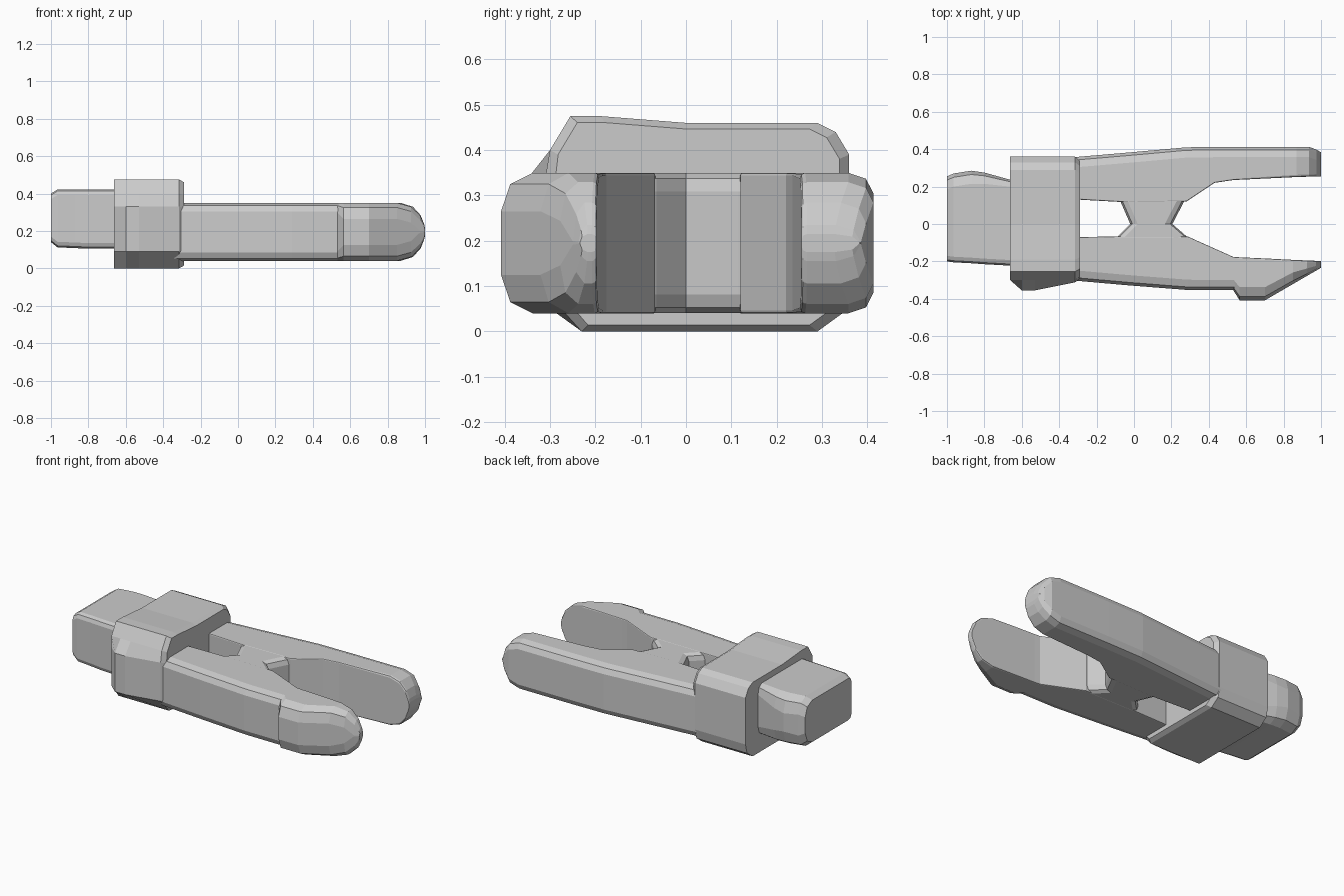
import bpy, bmesh
from math import sin, cos, radians, pi

if "Cube" in bpy.data.objects:
    bpy.data.objects.remove(bpy.data.objects["Cube"])


def rounded(x, y0, y1, z0, z1, near, far):
    """Rounded-rectangle section at x; near/far = (y, z) corner size on the y0 / y1 side."""
    hy, hz = (y1 - y0) * 0.48, (z1 - z0) * 0.48
    corners = [(y0, z0, near, 1, 1, 180), (y1, z0, far, -1, 1, 270),
               (y1, z1, far, -1, -1, 0), (y0, z1, near, 1, -1, 90)]
    ring = []
    for y, z, c, sy, sz, start in corners:
        cy, cz = min(c[0], hy), min(c[1], hz)
        for i in range(3):
            a = radians(start + 45 * i)
            ring.append((x, y + sy * cy + cy * cos(a), z + sz * cz + cz * sin(a)))
    return ring


def loft(name, rings):
    """Skin consecutive sections and cap both ends."""
    bm = bmesh.new()
    loops = [[bm.verts.new(p) for p in r] for r in rings]
    n = len(loops[0])
    for a, b in zip(loops, loops[1:]):
        for i in range(n):
            j = (i + 1) % n
            bm.faces.new((a[i], a[j], b[j], b[i]))
    bm.faces.new(loops[0])
    bm.faces.new(loops[-1])
    bmesh.ops.recalc_face_normals(bm, faces=bm.faces)
    mesh = bpy.data.meshes.new(name)
    bm.to_mesh(mesh)
    bm.free()
    obj = bpy.data.objects.new(name, mesh)
    bpy.context.collection.objects.link(obj)
    return obj


LO, HI, MID = 0.04, 0.35, 0.195
SHARP, SOFT = (0.006, 0.006), (0.055, 0.045)


def round_end(x0, y_range, near, far):
    """Sections that close an arm with a half-round nose in side view."""
    out = []
    for a in (0, 30, 55, 75, 88):
        x = x0 + (1 - x0) * sin(radians(a))
        h = max(0.155 * cos(radians(a)), 0.02)
        y0, y1 = y_range(x)
        out.append(rounded(x, y0, y1, MID - h, MID + h, near, far))
    return out


# rear stub
loft("rear_stub", [
    rounded(-1.00, -0.20, 0.255, 0.14, 0.40, (0.03, 0.03), (0.07, 0.08)),
    rounded(-0.965, -0.205, 0.27, 0.112, 0.422, (0.03, 0.03), (0.07, 0.09)),
    rounded(-0.87, -0.21, 0.285, 0.108, 0.422, (0.03, 0.03), (0.07, 0.10)),
    rounded(-0.80, -0.215, 0.275, 0.105, 0.422, (0.03, 0.03), (0.06, 0.09)),
    rounded(-0.62, -0.225, 0.225, 0.105, 0.422, (0.03, 0.03), (0.03, 0.05)),
])


# collar, with its front side bulging part-way along
def collar_ring(x, side, s=1.0):
    prof = [(-0.23, 0), (0.29, 0), (0.345, 0.04), (0.36, 0.10), (0.36, 0.39),
            (0.33, 0.44), (0.29, 0.46), (0, 0.46), (-0.19, 0.475),
            (-0.255, 0.475), (-0.30, 0.40), (side, 0.33), (side, 0.09)]
    return [(x, y * s, 0.235 + (z - 0.235) * s) for y, z in prof]


loft("collar", [collar_ring(-0.662, -0.30), collar_ring(-0.60, -0.355),
                collar_ring(-0.53, -0.355), collar_ring(-0.315, -0.312),
                collar_ring(-0.29, -0.308, 0.94)])

# back arm (+y): x, inner y, outer y
back = [(-0.40, 0.13, 0.35), (-0.29, 0.13, 0.36), (-0.02, 0.115, 0.383),
        (0.28, 0.12, 0.41), (0.43, 0.22, 0.412), (0.53, 0.235, 0.413)]
loft("back_arm",
     [rounded(x, a, b, LO, HI, SHARP, SOFT) for x, a, b in back]
     + round_end(0.87, lambda x: (0.225 + 0.03 * x, 0.413 - max(0, x - 0.95) * 0.6),
                 (0.012, 0.012), SOFT))

# front arm (-y)
front = [(-0.40, -0.295, -0.07), (-0.29, -0.305, -0.07), (-0.03, -0.328, -0.065),
         (0.29, -0.353, -0.068), (0.54, -0.354, -0.18)]
loft("front_arm", [rounded(x, a, b, LO, HI, SOFT, SHARP) for x, a, b in front])

# thicker nose on the front arm, tapering to its end
BIG = (0.07, 0.085)
loft("front_arm_nose",
     [rounded(0.525, -0.345, -0.175, LO, HI, SOFT, SHARP),
      rounded(0.565, -0.408, -0.178, LO, HI, BIG, SHARP),
      rounded(0.70, -0.408, -0.184, LO, HI, BIG, SHARP)]
     + round_end(0.85, lambda x: (-0.408 + (x - 0.70) * 0.58, -0.156 - 0.042 * x),
                 BIG, (0.01, 0.01)))

# waisted bridge between the arms (lofted along y)
bridge = [(-0.10, -0.11, 0.31), (-0.065, -0.085, 0.28), (0, -0.02, 0.205),
          (0.115, -0.07, 0.265), (0.15, -0.085, 0.285)]
loft("bridge", [[(p[1], y, p[2]) for p in
                 rounded(0, a, b, LO + 0.001, HI - 0.001, (0.04, 0.04), (0.04, 0.04))]
                for y, a, b in bridge])
